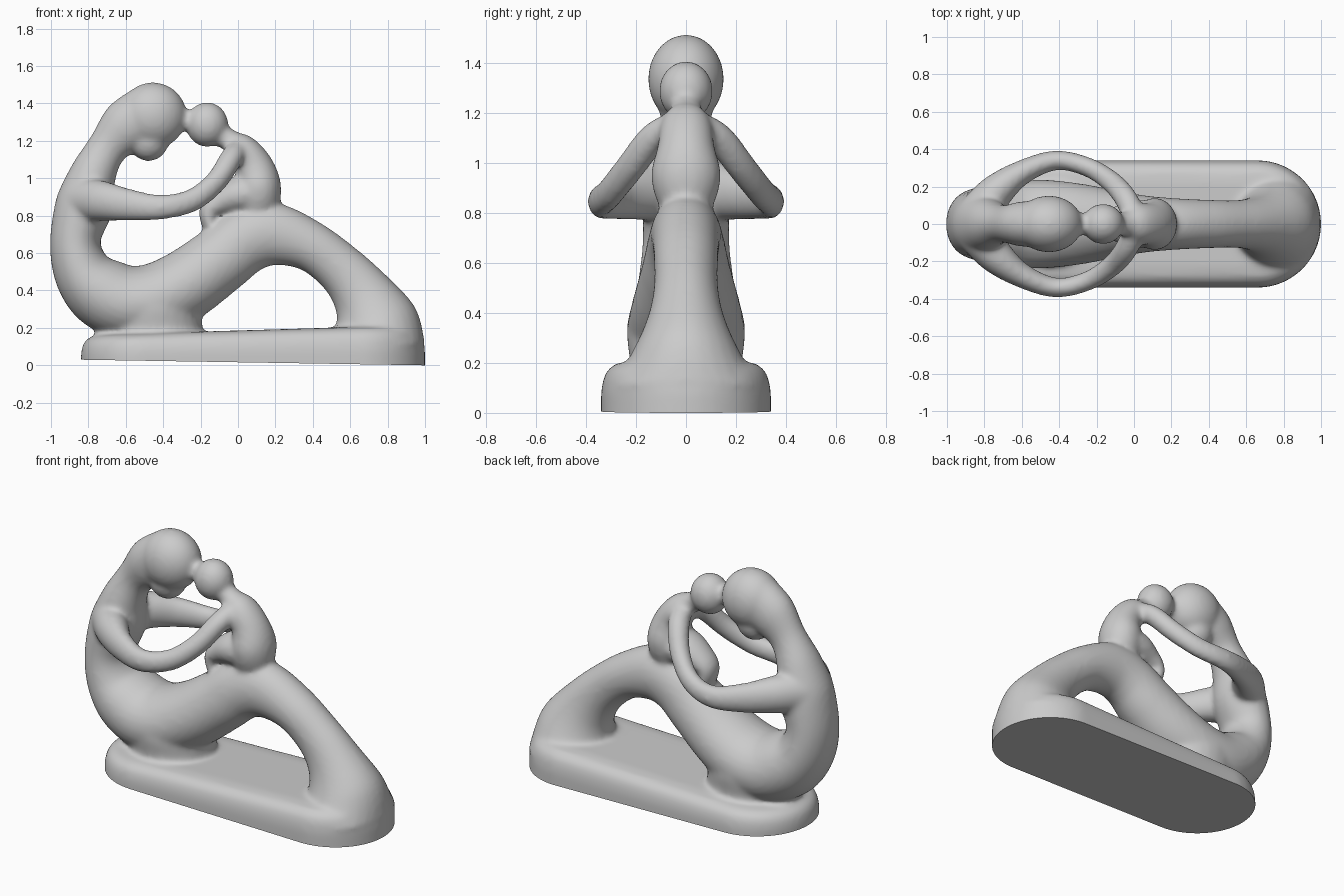
import bpy, bmesh, math
from mathutils import Vector

if "Cube" in bpy.data.objects:
    bpy.data.objects.remove(bpy.data.objects["Cube"])

Y, Z = Vector((0, 1, 0)), Vector((0, 0, 1))
parts = []


def finish(bm, name):
    bmesh.ops.recalc_face_normals(bm, faces=bm.faces)
    me = bpy.data.meshes.new(name)
    bm.to_mesh(me)
    bm.free()
    ob = bpy.data.objects.new(name, me)
    bpy.context.collection.objects.link(ob)
    parts.append(ob)
    return ob


def loft(rings, name):
    bm = bmesh.new()
    rows = [[bm.verts.new(p) for p in ring] for ring in rings]
    n = len(rows[0])
    for a, b in zip(rows, rows[1:]):
        for i in range(n):
            bm.faces.new((a[i], a[(i + 1) % n], b[(i + 1) % n], b[i]))
    bm.faces.new(rows[0])
    bm.faces.new(rows[-1][::-1])
    return finish(bm, name)


def spline(keys, steps=8):
    """Catmull-Rom through keys of (x, y, z, radius along ref, other radius)."""
    k = [keys[0]] + list(keys) + [keys[-1]]
    out = []
    for i in range(1, len(k) - 2):
        for s in range(steps):
            t = s / steps
            out.append([0.5 * (2 * b + (c - a) * t + (2 * a - 5 * b + 4 * c - d) * t * t
                               + (3 * b - a - 3 * c + d) * t ** 3)
                        for a, b, c, d in zip(*k[i - 1:i + 3])])
    out.append(list(keys[-1]))
    return out


def sweep(name, keys, ref, n=28):
    """Tube with elliptical sections; the first radius lies along ref."""
    pts = spline(keys)
    pos = [Vector(p[:3]) for p in pts]
    rings = []
    for i, p in enumerate(pts):
        t = (pos[min(i + 1, len(pos) - 1)] - pos[max(i - 1, 0)]).normalized()
        u = (ref - ref.dot(t) * t).normalized()
        v = t.cross(u)
        rings.append([pos[i] + u * p[3] * math.cos(a) + v * p[4] * math.sin(a)
                      for a in (2 * math.pi * j / n for j in range(n))])
    return loft(rings, name)


def side_sweep(name, keys):
    """Tube in the y = 0 plane from (x, z, in-plane radius, y radius)."""
    return sweep(name, [(x, 0, z, ry, r) for x, z, r, ry in keys], Y)


def ball(name, c, r, tilt=0):
    bm = bmesh.new()
    bmesh.ops.create_uvsphere(bm, u_segments=32, v_segments=20, radius=1)
    ca, sa = math.cos(tilt), math.sin(tilt)
    for v in bm.verts:
        x, y, z = v.co.x * r[0], v.co.y * r[1], v.co.z * r[2]
        v.co = (c[0] + x * ca + z * sa, c[1] + y, c[2] - x * sa + z * ca)
    return finish(bm, name)


# Rounded stadium plinth with a slightly sloping top
rings = []
for z, inset in ((-.06, 0), (.07, 0), (.12, .008), (.155, .025), (.178, .06), (.186, .12)):
    ring, r = [], .34 - inset
    for j in range(64):
        a = 2 * math.pi * (j + .5) / 64
        x = (.66 if math.cos(a) > 0 else -.50) + r * math.cos(a)
        ring.append((x, r * math.sin(a), z + max(z, 0) * .16 * x))
    rings.append(ring)
loft(rings, "plinth")

# Large figure: neck, back, thigh, knee and lower leg in one sweep
side_sweep("large_body", [
    (-.50, 1.34, .15, .125), (-.60, 1.27, .145, .12), (-.70, 1.16, .108, .10),
    (-.775, 1.02, .125, .135), (-.82, .86, .155, .17), (-.87, .67, .135, .175),
    (-.835, .51, .155, .195), (-.74, .40, .19, .22), (-.60, .335, .20, .235),
    (-.45, .345, .20, .235), (-.28, .43, .19, .215), (-.10, .56, .18, .18),
    (.04, .665, .175, .155), (.19, .70, .168, .14), (.39, .635, .135, .13),
    (.56, .505, .138, .128), (.67, .37, .17, .155), (.735, .23, .23, .22),
    (.75, .10, .25, .31)])
side_sweep("hips", [(-.45, .05, .26, .23), (-.45, .2, .26, .225),
                    (-.46, .32, .25, .235), (-.47, .42, .18, .19)])
ball("large_head", (-.455, 0, 1.335), (.18, .152, .178))
ball("large_chin", (-.475, 0, 1.20), (.105, .105, .11), .4)

# Small figure
ball("small_head", (-.165, 0, 1.287), (.113, .108, .12))
side_sweep("small_neck", [(-.15, 1.26, .06, .06), (-.04, 1.20, .06, .065),
                          (.0, 1.17, .065, .08)])
side_sweep("small_torso", [(-.05, 1.20, .05, .06), (.02, 1.155, .085, .10),
                           (.085, 1.06, .105, .115), (.11, .96, .12, .14),
                           (.10, .87, .12, .125), (.08, .80, .10, .09)])
side_sweep("small_legs", [(.12, .92, .10, .125), (.0, .91, .10, .125),
                          (-.10, .87, .075, .095), (-.155, .82, .055, .08),
                          (-.15, .74, .04, .07)])
side_sweep("forehead_touch", [(-.34, 1.31, .06, .06), (-.22, 1.31, .055, .055)])

# Embracing arms, one per side, meeting at the small figure's shoulders
for s, side in ((1, "left"), (-1, "right")):
    sweep(side + "_arm", [
        (-.84, s * .05, .88, .12, .11), (-.74, s * .17, .88, .11, .095),
        (-.60, s * .275, .86, .088, .066), (-.42, s * .34, .845, .067, .053),
        (-.25, s * .305, .88, .062, .052), (-.12, s * .225, .98, .06, .057),
        (-.04, s * .13, 1.10, .06, .062), (.0, s * .03, 1.16, .055, .06)], Z)

# Fuse all parts into one soft carved form
bpy.ops.object.select_all(action='DESELECT')
for ob in parts:
    ob.select_set(True)
statue = parts[0]
bpy.context.view_layer.objects.active = statue
bpy.ops.object.join()
statue.name = "embracing_figures_statue"
m = statue.modifiers.new("fuse", 'REMESH')
m.mode, m.voxel_size = 'VOXEL', .014
m = statue.modifiers.new("soften", 'SMOOTH')
m.factor, m.iterations = .5, 12
for m in list(statue.modifiers):
    bpy.ops.object.modifier_apply(modifier=m.name)

# Slice a flat, slightly tilted underside
bm = bmesh.new()
bm.from_mesh(statue.data)
cut = bmesh.ops.bisect_plane(bm, geom=bm.verts[:] + bm.edges[:] + bm.faces[:],
                             plane_co=(1, 0, 0), plane_no=(.0163, 0, 1), clear_inner=True)
rim = [e for e in cut["geom_cut"] if isinstance(e, bmesh.types.BMEdge) and e.is_boundary]
bmesh.ops.contextual_create(bm, geom=rim)
bmesh.ops.recalc_face_normals(bm, faces=bm.faces)
bm.to_mesh(statue.data)
bm.free()
bpy.ops.object.shade_smooth_by_angle(angle=math.radians(40))
